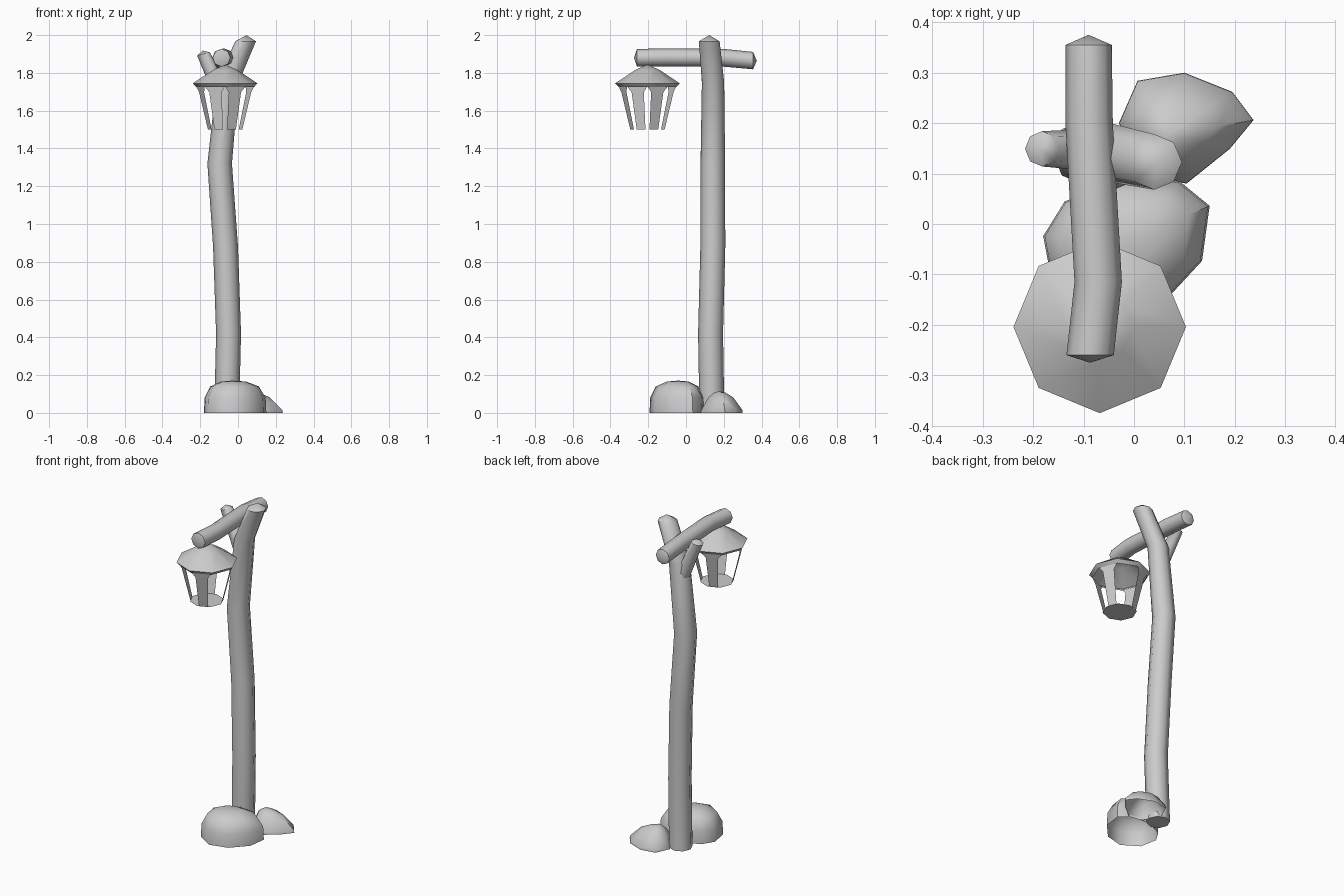
import bpy, bmesh
from math import sin, cos, pi, radians
from mathutils import Vector as V

if "Cube" in bpy.data.objects:
    bpy.data.objects.remove(bpy.data.objects["Cube"])


def finish(name, bm, angle=50):
    bmesh.ops.recalc_face_normals(bm, faces=bm.faces)
    me = bpy.data.meshes.new(name)
    bm.to_mesh(me)
    bm.free()
    ob = bpy.data.objects.new(name, me)
    bpy.context.collection.objects.link(ob)
    bpy.ops.object.select_all(action='DESELECT')
    ob.select_set(True)
    bpy.context.view_layer.objects.active = ob
    bpy.ops.object.shade_smooth_by_angle(angle=radians(angle))
    return ob


def loft(bm, rings, start=None, end=None):
    """Skin a list of point rings, closing the ends with a tip point if given."""
    vs = [[bm.verts.new(p) for p in r] for r in rings]
    n = len(vs[0])
    for a, b in zip(vs, vs[1:]):
        for i in range(n):
            j = (i + 1) % n
            bm.faces.new((a[i], a[j], b[j], b[i]))
    for tip, r in ((start, vs[0]), (end, vs[-1])):
        if tip is not None:
            t = bm.verts.new(tip)
            for i in range(n):
                bm.faces.new((r[i], r[(i + 1) % n], t))


def circle(c, r, axis=(0, 0, 1), n=8):
    a = V(axis).normalized()
    u = (V((1, 0, 0)) - a * a.x).normalized()
    v = a.cross(u)
    return [V(c) + (u * cos(2 * pi * i / n) + v * sin(2 * pi * i / n)) * r for i in range(n)]


def log(name, path, axis, start, end):
    bm = bmesh.new()
    loft(bm, [circle(p[:3], p[3], axis) for p in path], start, end)
    finish(name, bm)


# Crooked post, its side stub and the crossbar
log("post", [(-.06, .137, 0, .066), (-.05, .13, .42, .066), (-.066, .142, .88, .066),
             (-.097, .142, 1.32, .065), (-.055, .143, 1.75, .059), (.04, .123, 1.967, .055)],
    (0, 0, 1), (-.06, .137, 0), (.045, .123, 2.0))
log("side_branch", [(-.085, .147, 1.68, .042), (-.182, .149, 1.9, .035)],
    (-.25, 0, 1), (-.085, .147, 1.68), (-.187, .149, 1.918))
log("crossbar", [(-.087, -.26, 1.88, .047), (-.071, -.115, 1.882, .047),
                 (-.089, .2, 1.88, .047), (-.09, .355, 1.865, .046)],
    (0, 1, 0), (-.087, -.275, 1.88), (-.09, .375, 1.864))

# Lantern roof with a short turned-in rim
LX, LY = -.068, -.204
bm = bmesh.new()
loft(bm, [circle((LX, LY, z), r) for z, r in ((1.725, .153), (1.745, .171), (1.815, .065))],
     None, (LX, LY, 1.845))
finish("lantern_roof", bm)

# Four flared bars, one on every second side of the octagon
bm = bmesh.new()
for k in range(4):
    a = radians(22.5 + 90 * k)
    out, side = V((cos(a), sin(a), 0)), V((-sin(a), cos(a), 0))
    rows = []
    for z, r, w in ((1.727, .141, .057), (1.698, .135, .035), (1.5, .088, .025)):
        c = V((LX, LY, z)) + out * r
        rows.append([bm.verts.new(c - side * w), bm.verts.new(c + side * w)])
    for p, q in zip(rows, rows[1:]):
        bm.faces.new((p[0], q[0], q[1], p[1]))
finish("lantern_bars", bm, 30)

# Lantern floor
bm = bmesh.new()
bm.faces.new([bm.verts.new(p) for p in circle((LX, LY, 1.5), .095)])
finish("lantern_floor", bm)


def rock(name, outline, centre, levels, top):
    bm = bmesh.new()
    cx, cy = centre
    loft(bm, [[(cx + (x - cx) * s, cy + (y - cy) * s, z) for x, y in outline]
              for z, s in levels], None, (cx, cy, top))
    finish(name, bm)


# Two rocks at the foot of the post
rock("large_rock", [(-.18, -.024), (-.138, .044), (-.03, .095), (.09, .085), (.15, .036),
                    (.135, -.073), (.05, -.165), (-.06, -.193), (-.16, -.13)],
     (-.03, -.04), [(0, 1), (.08, .98), (.14, .78), (.166, .4)], .171)
rock("small_rock", [(.007, .284), (.1, .3), (.195, .262), (.237, .206), (.19, .149),
                    (.104, .08), (.02, .1), (-.03, .2)],
     (.065, .175), [(0, 1), (.015, .99), (.082, .6), (.108, .27)], .114)
